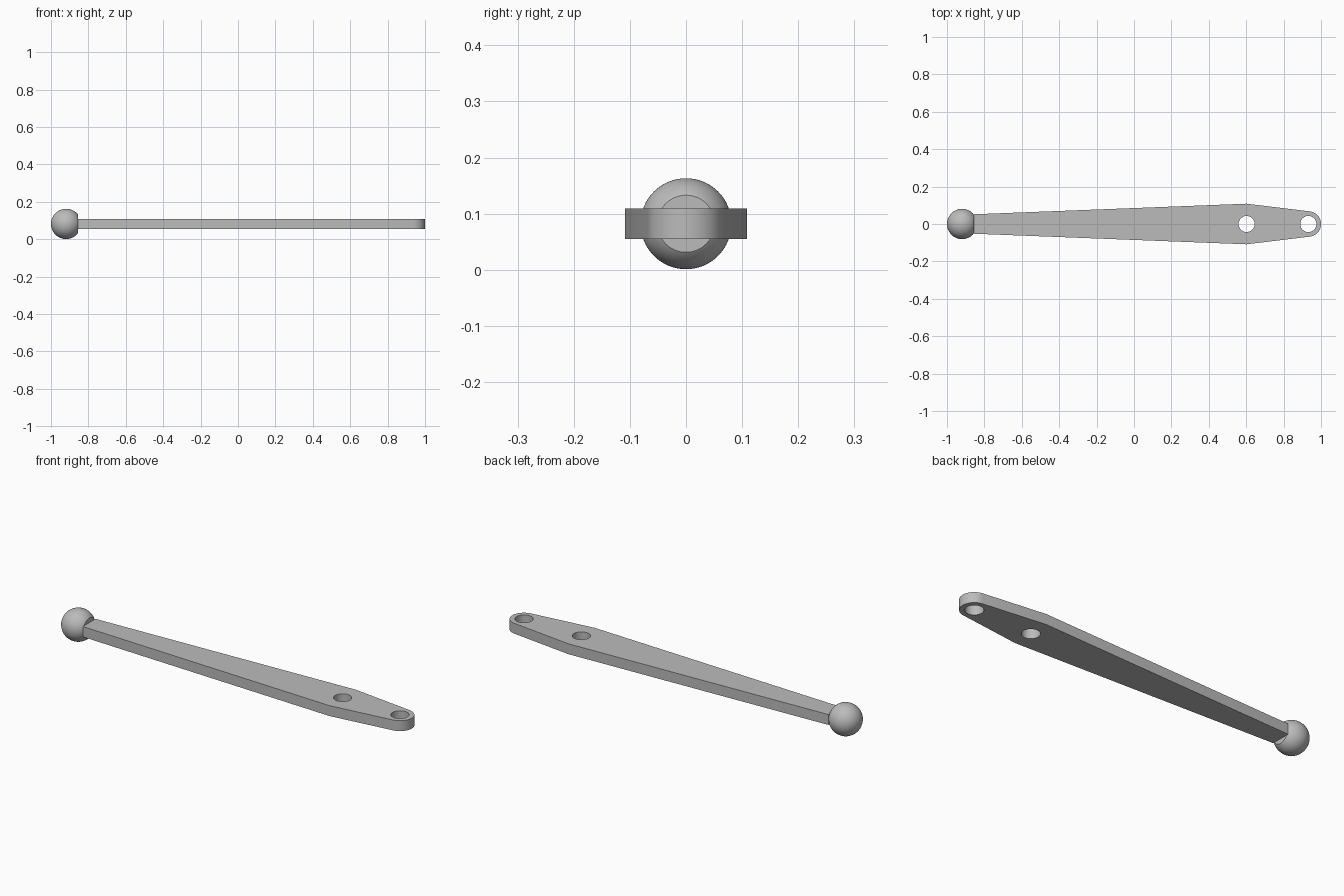
import bpy, bmesh
from math import atan2, acos, hypot, cos, sin, pi, radians
from mathutils import Matrix

cube = bpy.data.objects.get("Cube")
if cube:
    bpy.data.objects.remove(cube, do_unlink=True)

MID_Z = 0.082        # shared centre height
BALL_X, BALL_R = -0.919, 0.081
NECK_X = -0.856      # flat on the ball where the bar starts
NECK_W, WIDE_X, WIDE_W = 0.052, 0.602, 0.1085
TIP_X, TIP_R = 0.932, 0.068
HOLE_R, HALF_THICK = 0.043, 0.027

steel = bpy.data.materials.new("grey_steel")
steel.use_nodes = True
steel.diffuse_color = (0.5, 0.5, 0.5, 1)
steel.node_tree.nodes["Principled BSDF"].inputs["Base Color"].default_value = (0.5, 0.5, 0.5, 1)


def activate(obj):
    bpy.ops.object.select_all(action='DESELECT')
    obj.select_set(True)
    bpy.context.view_layer.objects.active = obj


def finish(obj):
    obj.data.materials.clear()
    obj.data.materials.append(steel)
    activate(obj)
    bpy.ops.object.shade_smooth_by_angle(angle=radians(20))


def arc(cx, radius, start, end, steps):
    angles = [start + (end - start) * i / steps for i in range(steps + 1)]
    return [(cx + radius * cos(a), radius * sin(a)) for a in angles]


def add_outline(curve, points):
    spline = curve.splines.new('POLY')
    spline.points.add(len(points) - 1)
    for p, (x, y) in zip(spline.points, points):
        p.co = (x, y, 0, 1)
    spline.use_cyclic_u = True


# Lever bar: tapered outline with a tangent round tip and two through holes
dx = WIDE_X - TIP_X
tangent = atan2(WIDE_W, dx) - acos(TIP_R / hypot(dx, WIDE_W))
outline = [(NECK_X, -NECK_W), (WIDE_X, -WIDE_W)]
outline += arc(TIP_X, TIP_R, -tangent, tangent, 32)
outline += [(WIDE_X, WIDE_W), (NECK_X, NECK_W)]

curve = bpy.data.curves.new("lever_bar", 'CURVE')
curve.dimensions = '2D'
curve.fill_mode = 'BOTH'
curve.extrude = HALF_THICK
add_outline(curve, outline)
for hole_x in (WIDE_X, TIP_X):
    add_outline(curve, arc(hole_x, HOLE_R, 0, 2 * pi, 48)[:-1])
bar = bpy.data.objects.new("lever_bar", curve)
bar.location.z = MID_Z
bpy.context.collection.objects.link(bar)
activate(bar)
bpy.ops.object.convert(target='MESH')
bar = bpy.context.object
bm = bmesh.new()
bm.from_mesh(bar.data)
bmesh.ops.remove_doubles(bm, verts=bm.verts, dist=0.0001)
bmesh.ops.recalc_face_normals(bm, faces=bm.faces)
bm.to_mesh(bar.data)
bm.free()
finish(bar)

# Ball knob: sphere with its pole along the bar, cut flat at the neck
bm = bmesh.new()
bmesh.ops.create_uvsphere(bm, u_segments=64, v_segments=32, radius=BALL_R,
                          matrix=Matrix.Rotation(pi / 2, 4, 'Y'))
cut = bmesh.ops.bisect_plane(bm, geom=bm.verts[:] + bm.edges[:] + bm.faces[:],
                             plane_co=(NECK_X - BALL_X, 0, 0), plane_no=(1, 0, 0),
                             clear_outer=True)
rim = [e for e in cut["geom_cut"] if isinstance(e, bmesh.types.BMEdge)]
bmesh.ops.holes_fill(bm, edges=rim, sides=0)
bmesh.ops.recalc_face_normals(bm, faces=bm.faces)
mesh = bpy.data.meshes.new("ball_knob")
bm.to_mesh(mesh)
bm.free()
ball = bpy.data.objects.new("ball_knob", mesh)
ball.location = (BALL_X, 0, MID_Z)
bpy.context.collection.objects.link(ball)
finish(ball)
